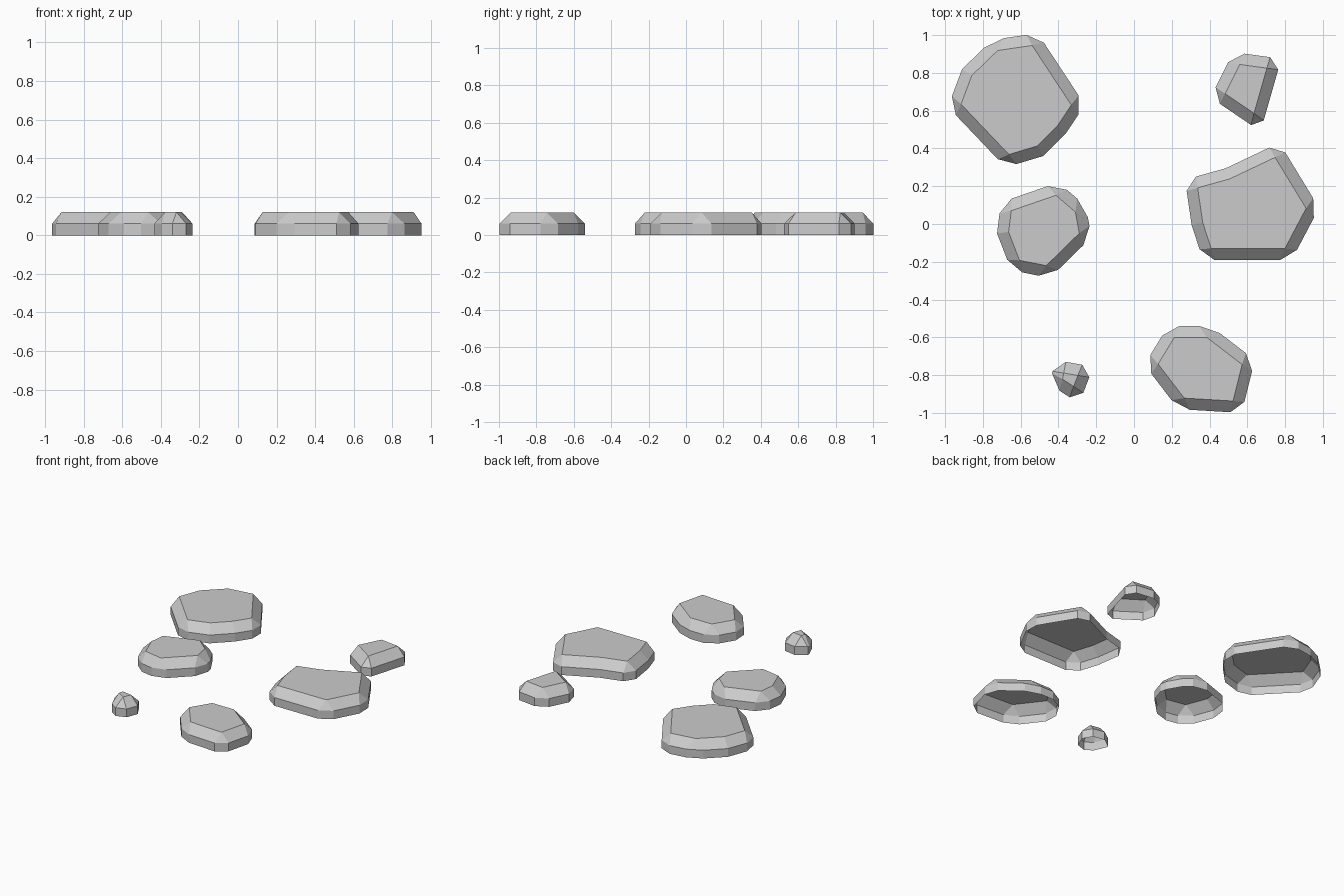
import bpy, bmesh, math
from mathutils import Vector

if "Cube" in bpy.data.objects:
    bpy.data.objects.remove(bpy.data.objects["Cube"])

HEIGHT, CHAMFER = 0.12, 0.06


def stone(name, plan):
    """Open-bottomed slab from a plan outline (clockwise); top edge and sharp corners chamfered."""
    pts = [Vector(p) for p in reversed(plan)]
    n = len(pts)
    bm = bmesh.new()
    top, ring = [], []                     # ring holds (low vert, mid vert, top vert)
    for i, p in enumerate(pts):
        a = (p - pts[i - 1]).normalized()
        b = (pts[(i + 1) % n] - p).normalized()
        # inset corner of the top face
        na, nb = Vector((-a.y, a.x)), Vector((-b.y, b.x))
        t = p + (na + nb) * CHAMFER / (1 + na.dot(nb))
        tv = bm.verts.new((t.x, t.y, HEIGHT))
        top.append(tv)
        # sharp corners are cut in two, shallow ones stay single
        sharp = a.dot(b) < math.cos(math.radians(29.5))
        for q in ([p - a * CHAMFER, p + b * CHAMFER] if sharp else [p]):
            ring.append((bm.verts.new((q.x, q.y, 0)),
                         bm.verts.new((q.x, q.y, HEIGHT - CHAMFER)), tv))
    bm.faces.new(top)
    for i, (l0, m0, t0) in enumerate(ring):
        l1, m1, t1 = ring[(i + 1) % len(ring)]
        bm.faces.new((l0, l1, m1, m0))
        bm.faces.new((m0, m1, t0) if t0 is t1 else (m0, m1, t1, t0))
    mesh = bpy.data.meshes.new(name)
    bm.to_mesh(mesh)
    bm.free()
    obj = bpy.data.objects.new(name, mesh)
    bpy.context.collection.objects.link(obj)


# Back row
stone("stone_back_left", [(-.51, 1.01), (-.26, .63), (-.36, .48), (-.48, .36),
                          (-.68, .30), (-.985, .62), (-.91, .82), (-.75, .975)])
stone("stone_back_right", [(.78, .875), (.67, .49), (.405, .67), (.525, .91)])
# Middle row
stone("stone_middle_left", [(-.40, .22), (-.255, .095), (-.225, -.07), (-.445, -.285),
                            (-.65, -.245), (-.725, -.05), (-.705, .115)])
stone("stone_middle_right", [(.77, .43), (.98, .085), (.835, -.19), (.365, -.19),
                             (.305, -.005), (.27, .235), (.485, .295)])
# Front row
stone("stone_front_right", [(.18, -.54), (.405, -.54), (.64, -.72),
                            (.57, -1.0), (.235, -.98), (.055, -.745)])
stone("pebble_front_left", [(-.42, -.72), (-.215, -.755), (-.29, -.95), (-.445, -.85)])
